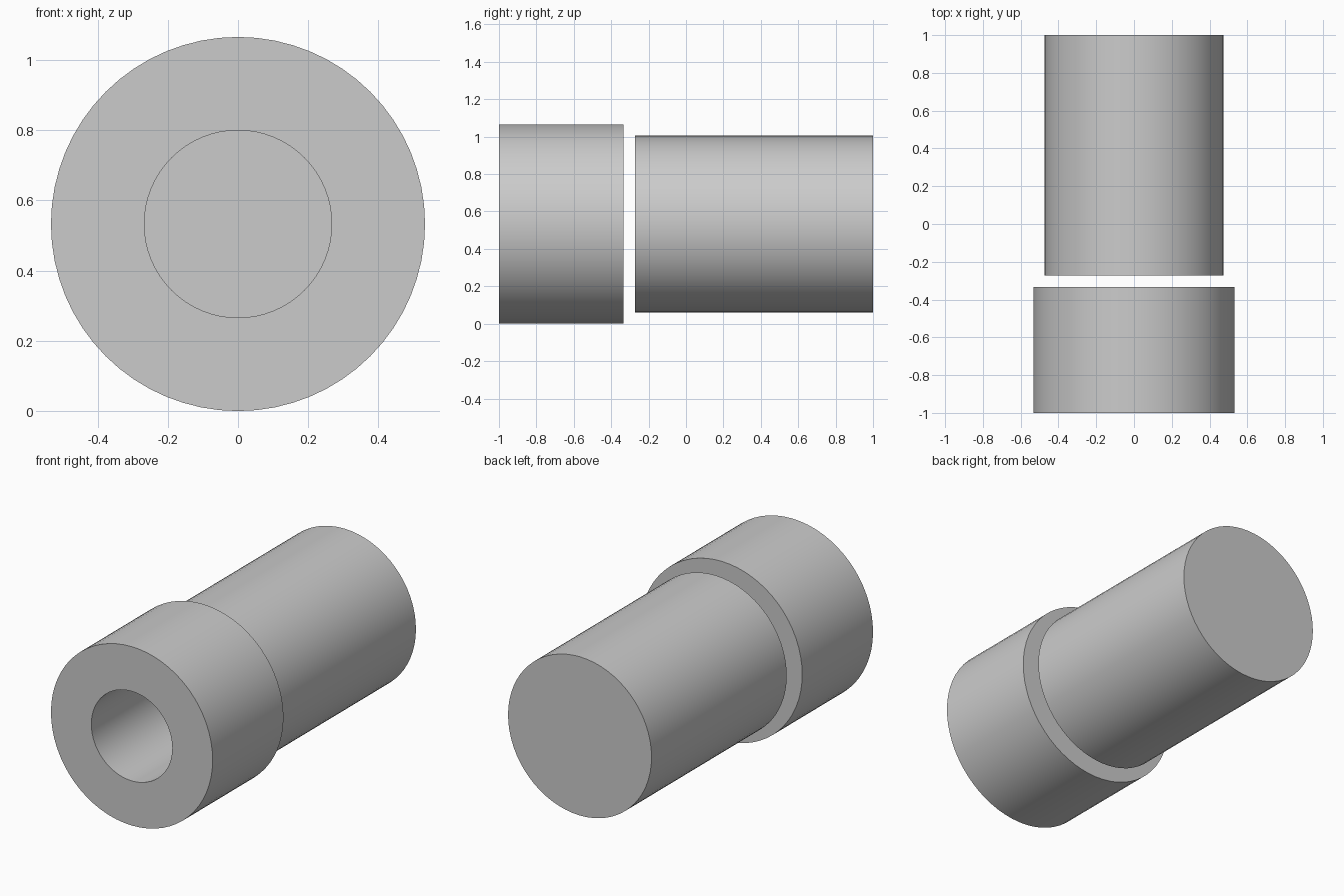
import bpy, bmesh
from math import radians
from mathutils import Matrix

cube = bpy.data.objects.get("Cube")
if cube:
    bpy.data.objects.remove(cube, do_unlink=True)

AXIS_Z = 0.533
SEGMENTS = 64

grey = bpy.data.materials.new("plain grey")
grey.use_nodes = True
colour = (0.6, 0.6, 0.6, 1)
grey.diffuse_color = colour
grey.node_tree.nodes["Principled BSDF"].inputs["Base Color"].default_value = colour


def lathe(name, profile, closed):
    """Spin (radius, y) points around the long axis."""
    bm = bmesh.new()
    verts = [bm.verts.new((r, y, 0)) for r, y in profile]
    edges = [bm.edges.new(pair) for pair in zip(verts, verts[1:])]
    if closed:
        edges.append(bm.edges.new((verts[-1], verts[0])))
    bmesh.ops.spin(bm, geom=verts + edges, cent=(0, 0, 0), axis=(0, 1, 0),
                   angle=radians(360), steps=SEGMENTS, use_duplicate=False)
    bmesh.ops.remove_doubles(bm, verts=bm.verts, dist=0.0001)
    bmesh.ops.recalc_face_normals(bm, faces=bm.faces)
    bmesh.ops.transform(bm, matrix=Matrix.Translation((0, 0, AXIS_Z)), verts=bm.verts)
    mesh = bpy.data.meshes.new(name)
    bm.to_mesh(mesh)
    bm.free()
    mesh.materials.append(grey)
    obj = bpy.data.objects.new(name, mesh)
    bpy.context.collection.objects.link(obj)
    bpy.ops.object.select_all(action="DESELECT")
    obj.select_set(True)
    bpy.context.view_layer.objects.active = obj
    bpy.ops.object.shade_smooth_by_angle(angle=radians(30))
    return obj


# Front collar with a round bore
lathe("bored_collar", [(0.267, -1), (0.533, -1), (0.533, -0.333), (0.267, -0.333)], True)

# Solid rear cylinder, separated by a narrow gap
lathe("rear_cylinder", [(0, -0.273), (0.473, -0.273), (0.473, 1), (0, 1)], False)
